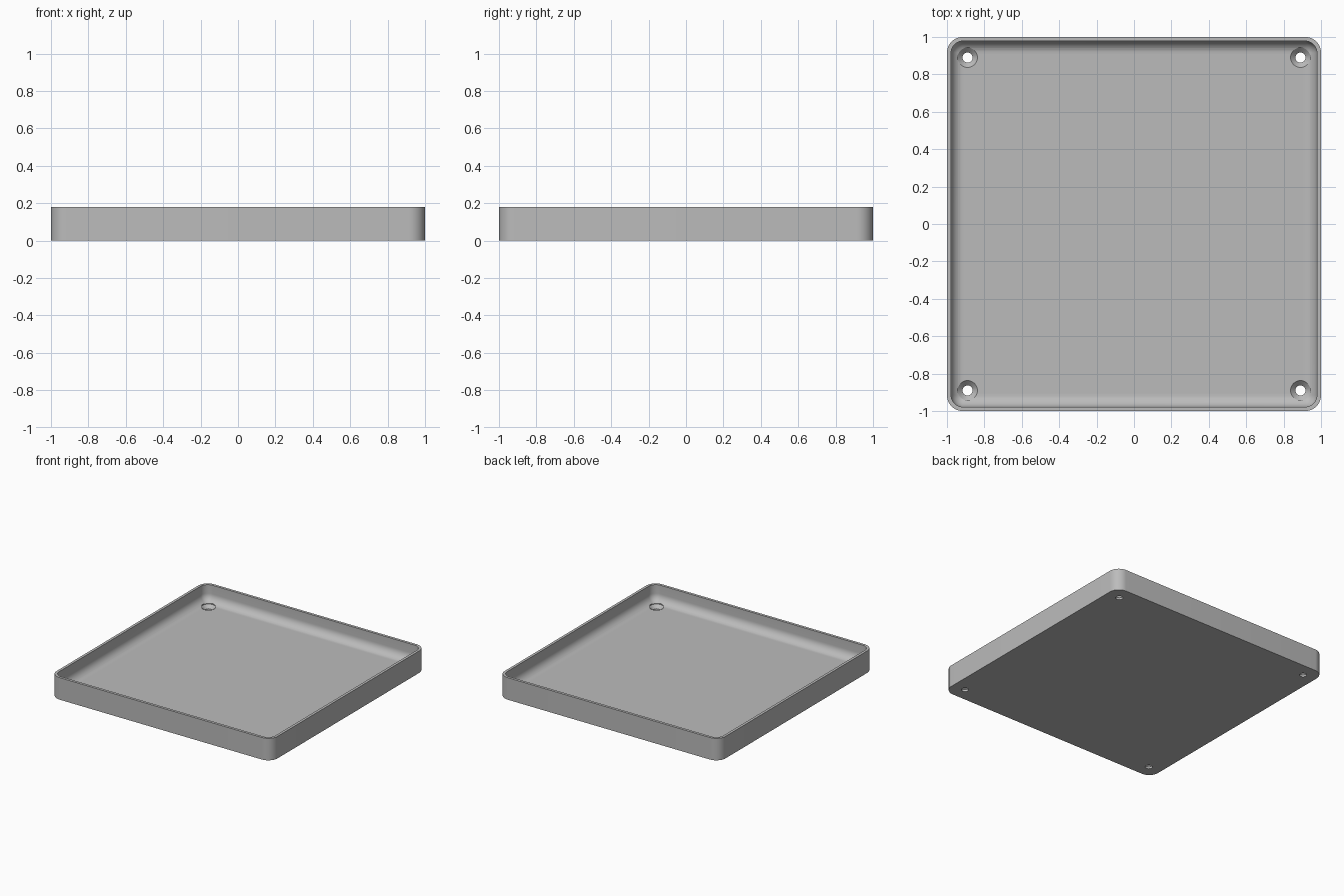
import bpy, bmesh
from math import sin, cos, pi, radians

cube = bpy.data.objects.get("Cube")
if cube:
    bpy.data.objects.remove(cube)

HEIGHT, FLOOR, WALL = 0.18, 0.042, 0.022
CORNER, FILLET = 0.085, 0.067
HOLE_POS, HOLE_R, SINK_R = 0.89, 0.027, 0.053

grey = bpy.data.materials.new("grey plastic")
grey.use_nodes = True
colour = (0.5, 0.5, 0.5, 1)
grey.diffuse_color = colour
grey.node_tree.nodes["Principled BSDF"].inputs["Base Color"].default_value = colour


def new_object(name, bm):
    bmesh.ops.recalc_face_normals(bm, faces=bm.faces)
    mesh = bpy.data.meshes.new(name)
    bm.to_mesh(mesh)
    bm.free()
    mesh.materials.append(grey)
    obj = bpy.data.objects.new(name, mesh)
    bpy.context.collection.objects.link(obj)
    return obj


def rounded_square(inset, steps=12):
    """Outline points of the outer square moved inward by inset."""
    radius = max(CORNER - inset, 0.006)
    centre = 1 - inset - radius
    for quarter in range(4):
        mid = pi / 4 + quarter * pi / 2
        cx = centre if cos(mid) > 0 else -centre
        cy = centre if sin(mid) > 0 else -centre
        for i in range(steps + 1):
            a = quarter * pi / 2 + i * pi / 2 / steps
            yield cx + radius * cos(a), cy + radius * sin(a)


def loft(bm, rings):
    """Skin a list of point rings and cap both ends."""
    loops = [[bm.verts.new(p) for p in ring] for ring in rings]
    for low, high in zip(loops, loops[1:]):
        for i in range(len(low)):
            bm.faces.new((low[i - 1], low[i], high[i], high[i - 1]))
    bm.faces.new(loops[0])
    bm.faces.new(loops[-1])


# Tray shell: outer wall, rim, inner wall and filleted floor edge
profile = [(0, 0), (0, HEIGHT), (WALL, HEIGHT)]
for i in range(11):
    a = i * pi / 20
    profile.append((WALL + FILLET * (1 - cos(a)), FLOOR + FILLET * (1 - sin(a))))
bm = bmesh.new()
loft(bm, [[(x, y, z) for x, y in rounded_square(inset)] for inset, z in profile])
tray = new_object("tray", bm)

# Countersunk screw holes in the four corners
sink = [(HOLE_R, -0.1), (HOLE_R, FLOOR - SINK_R + HOLE_R), (SINK_R, FLOOR), (SINK_R, HEIGHT)]
bm = bmesh.new()
for sx in (-1, 1):
    for sy in (-1, 1):
        loft(bm, [[(sx * HOLE_POS + r * cos(i * pi / 20), sy * HOLE_POS + r * sin(i * pi / 20), z)
                   for i in range(40)] for r, z in sink])
cutter = new_object("screw_hole_cutter", bm)
cutter.hide_render = True

cut = tray.modifiers.new("screw holes", "BOOLEAN")
cut.operation = "DIFFERENCE"
cut.solver = "EXACT"
cut.object = cutter

for obj in bpy.context.selected_objects:
    obj.select_set(False)
tray.select_set(True)
bpy.context.view_layer.objects.active = tray
bpy.ops.object.modifier_apply(modifier=cut.name)
bpy.data.objects.remove(cutter)
bpy.ops.object.shade_smooth_by_angle(angle=radians(30))
